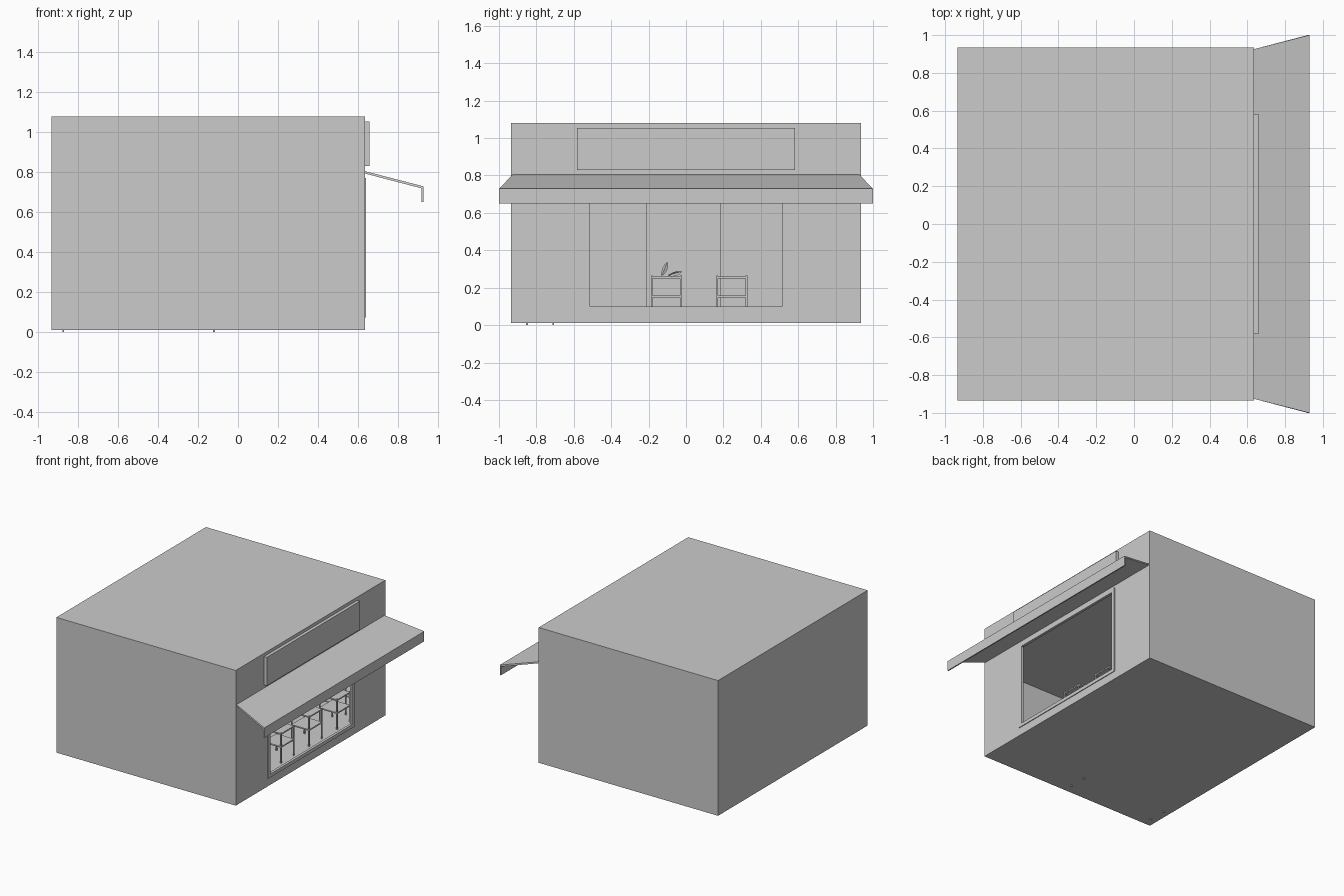
import bpy, bmesh, math
from mathutils import Vector

if "Cube" in bpy.data.objects:
    bpy.data.objects.remove(bpy.data.objects["Cube"])


def mesh_object(name, verts, faces):
    me = bpy.data.meshes.new(name)
    me.from_pydata(verts, [], faces)
    bm = bmesh.new()
    bm.from_mesh(me)
    bmesh.ops.recalc_face_normals(bm, faces=bm.faces)
    bm.to_mesh(me)
    bm.free()
    ob = bpy.data.objects.new(name, me)
    bpy.context.collection.objects.link(ob)
    return ob


def boxes(name, parts):
    """One object made of boxes, each given as (x0, x1, y0, y1, z0, z1)."""
    verts, faces = [], []
    for x0, x1, y0, y1, z0, z1 in parts:
        n = len(verts)
        verts += [(x, y, z) for x in (x0, x1) for y in (y0, y1) for z in (z0, z1)]
        for f in ((0, 1, 3, 2), (4, 6, 7, 5), (0, 4, 5, 1),
                  (2, 3, 7, 6), (0, 2, 6, 4), (1, 5, 7, 3)):
            faces.append([n + i for i in f])
    return mesh_object(name, verts, faces)


def cut(target, cutter):
    cutter.hide_render = True
    mod = target.modifiers.new("cut", 'BOOLEAN')
    mod.operation = 'DIFFERENCE'
    mod.solver = 'EXACT'
    mod.object = cutter
    bpy.context.view_layer.objects.active = target
    bpy.ops.object.modifier_apply(modifier=mod.name)
    bpy.data.objects.remove(cutter)


FLOOR = 0.025

# Building shell with a room and a wide shop window
shell = boxes("building_shell", [(-0.935, 0.635, -0.935, 0.935, 0.01, 1.08)])
cut(shell, boxes("room_cutter", [(-0.92, 0.62, -0.922, 0.922, FLOOR, 0.76)]))
cut(shell, boxes("window_cutter", [(0.55, 0.70, -0.512, 0.512, 0.10, 0.745)]))

# Thin raised window surround
boxes("window_frame", [
    (0.63, 0.641, -0.54, -0.512, 0.073, 0.772),
    (0.63, 0.641, 0.512, 0.54, 0.073, 0.772),
    (0.63, 0.641, -0.512, 0.512, 0.073, 0.10),
    (0.63, 0.641, -0.512, 0.512, 0.745, 0.772)])

# Blank sign board above the awning
boxes("sign_board", [(0.63, 0.66, -0.582, 0.582, 0.83, 1.055)])

# Flared awning with hanging valance: (x, z, half width)
profile = [(0.633, 0.806, 0.925), (0.93, 0.729, 1.0), (0.93, 0.65, 1.0),
           (0.92, 0.65, 1.0), (0.92, 0.719, 1.0), (0.633, 0.794, 0.925)]
n = len(profile)
verts = [(x, s * w, z) for s in (-1, 1) for x, z, w in profile]
faces = [(i, (i + 1) % n, n + (i + 1) % n, n + i) for i in range(n)]
faces += [(0, 1, 4, 5), (1, 2, 3, 4), (n, n + 5, n + 4, n + 1), (n + 1, n + 4, n + 3, n + 2)]
mesh_object("awning", verts, faces)


def stand(name, x0, x1, y0, y1, top, shelves, foot=FLOOR):
    """Open display stand: four thin legs and flat shelves."""
    t = 0.009
    parts = [(x, x + t, y, y + t, foot, top)
             for x in (x0, x1 - t) for y in (y0, y1 - t)]
    parts += [(x0 + 0.002, x1 - 0.002, y0 + 0.002, y1 - 0.002, z, z + 0.01) for z in shelves]
    return boxes(name, parts)


# Small display stands behind the window
for i, y in enumerate((-0.105, 0.245, 0.595)):
    stand(f"display_stand_{i + 1}", 0.35, 0.51, y - 0.083, y + 0.083,
          0.265, (0.147, 0.25))

# Long shelf units along both side walls
stand("left_wall_shelf", -0.88, -0.115, -0.855, -0.705, 0.45, (0.12, 0.27, 0.43), foot=0.0)
stand("right_wall_shelf", -0.35, 0.42, 0.75, 0.90, 0.30, (0.08, 0.18, 0.28))

# Tall panel on the back wall
boxes("back_wall_panel", [(-0.925, -0.90, -0.21, 0.185, FLOOR, 0.70)])


def leaf(name, base, tip, width, side):
    """Pointed leaf folded slightly along its middle."""
    a, b = Vector(base), Vector(tip)
    s = Vector(side).normalized() * width
    lift = (b - a).cross(s).normalized() * 0.006
    left = [a.lerp(b, t) + s * math.sin(math.pi * t) + lift for t in (0.25, 0.5, 0.75)]
    right = [a.lerp(b, t) - s * math.sin(math.pi * t) + lift for t in (0.25, 0.5, 0.75)]
    return mesh_object(name, [a, *left, b, *right[::-1]],
                       [(0, 1, 2, 3, 4), (0, 4, 5, 6, 7)])


# Leaves lying on the first stand
leaf("upright_leaf", (0.42, -0.13, 0.262), (0.43, -0.10, 0.337), 0.014, (0.2, 1, -0.4))
leaf("low_leaf", (0.44, -0.10, 0.265), (0.43, -0.02, 0.287), 0.013, (0.5, -0.3, 1))
